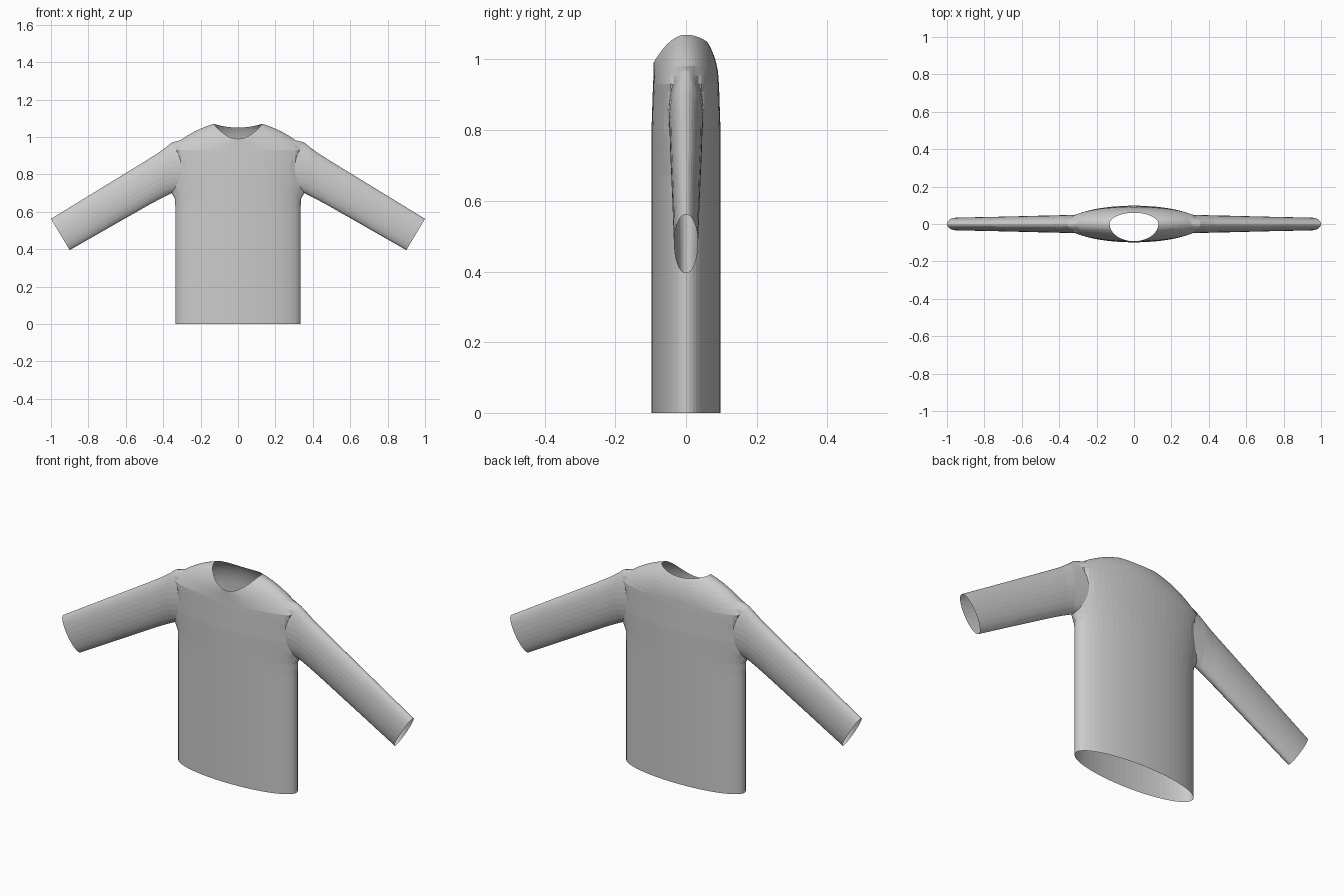
import bpy, bmesh
from math import sin, cos, pi, atan2, sqrt

cube = bpy.data.objects.get("Cube")
if cube:
    bpy.data.objects.remove(cube, do_unlink=True)

SEGMENTS = 64
HOLE_Z, HOLE_RY, HOLE_RZ = 0.835, 0.05, 0.135   # armhole ellipse

# Torso sections: height, half width, half depth
SECTIONS = [(0, .335, .098), (.35, .335, .098), (.62, .335, .098), (.67, .337, .098),
            (.70, .342, .098), (.73, .347, .098), (.76, .352, .098), (.79, .356, .098),
            (.82, .36, .097), (.85, .363, .096), (.88, .366, .095), (.91, .369, .094),
            (.93, .37, .093)]
# Sleeve sections: top x, top z, bottom x, bottom z, half thickness
SLEEVE = [(.385, .945, .37, .692, .048), (.43, .912, .41, .672, .046),
          (.50, .868, .47, .64, .045), (.75, .715, .69, .515, .039),
          (1.0, .562, .90, .395, .034)]
YOKE_STEPS = 7


def yoke_point(t, angle):
    """Curve from the chest section over the shoulder to the neckline."""
    c, s = cos(angle), sin(angle)
    front = s < 0
    start = (.37 * c, .093 * s, .93)
    mid = (.265 * c, .092 * s, 1.03 - (.07 if front else .03) * s * s)
    end = (.13 * c, (.092 if front else .06) * s,
           1.07 - (.08 if front else .02) * s * s)
    return [(1 - t) ** 2 * p + 2 * t * (1 - t) * q + t * t * r
            for p, q, r in zip(start, mid, end)]


def bridge(bm, lower, upper):
    n = len(lower)
    for i in range(n):
        j = (i + 1) % n
        bm.faces.new((lower[i], lower[j], upper[j], upper[i]))


def hole_angle(co):
    return atan2((co.z - HOLE_Z) / HOLE_RZ, co.y / HOLE_RY)


def add_sleeve(bm, side):
    # Open the armhole
    def inside(face):
        c = face.calc_center_median()
        return c.x * side > .2 and (c.y / HOLE_RY) ** 2 + ((c.z - HOLE_Z) / HOLE_RZ) ** 2 < 1
    bmesh.ops.delete(bm, geom=[f for f in bm.faces if inside(f)], context='FACES')
    rim = {v for e in bm.edges if e.is_boundary for v in e.verts
           if v.co.x * side > .2 and .6 < v.co.z < 1}
    loop = sorted(rim, key=lambda v: hole_angle(v.co))
    angles = [hole_angle(v.co) for v in loop]

    # Round the armhole rim
    for v, a in zip(loop, angles):
        y = HOLE_RY * cos(a)
        v.co = (side * .355 * sqrt(1 - (y / .096) ** 2), y, HOLE_Z + HOLE_RZ * sin(a))

    # Draw the sleeve out to the open cuff
    for tx, tz, bx, bz, thick in SLEEVE:
        ring = [bm.verts.new((side * ((tx + bx) / 2 + (tx - bx) / 2 * sin(a)),
                              thick * cos(a),
                              (tz + bz) / 2 + (tz - bz) / 2 * sin(a))) for a in angles]
        bridge(bm, loop, ring)
        loop = ring


# Torso and yoke
bm = bmesh.new()
turn = [2 * pi * i / SEGMENTS for i in range(SEGMENTS)]
rings = [[bm.verts.new((w * cos(a), d * sin(a), z)) for a in turn] for z, w, d in SECTIONS]
rings += [[bm.verts.new(yoke_point(k / YOKE_STEPS, a)) for a in turn]
          for k in range(1, YOKE_STEPS + 1)]
for lower, upper in zip(rings, rings[1:]):
    bridge(bm, lower, upper)

# Sleeves
for side in (1, -1):
    add_sleeve(bm, side)
bmesh.ops.delete(bm, geom=[v for v in bm.verts if not v.link_faces], context='VERTS')
bmesh.ops.recalc_face_normals(bm, faces=bm.faces[:])

mesh = bpy.data.meshes.new("sweater")
bm.to_mesh(mesh)
bm.free()

# Cloth colour
cloth = bpy.data.materials.new("light grey cloth")
cloth.use_nodes = True
colour = (.6, .6, .6, 1)
cloth.diffuse_color = colour
cloth.node_tree.nodes["Principled BSDF"].inputs["Base Color"].default_value = colour
mesh.materials.append(cloth)

sweater = bpy.data.objects.new("sweater", mesh)
bpy.context.collection.objects.link(sweater)
